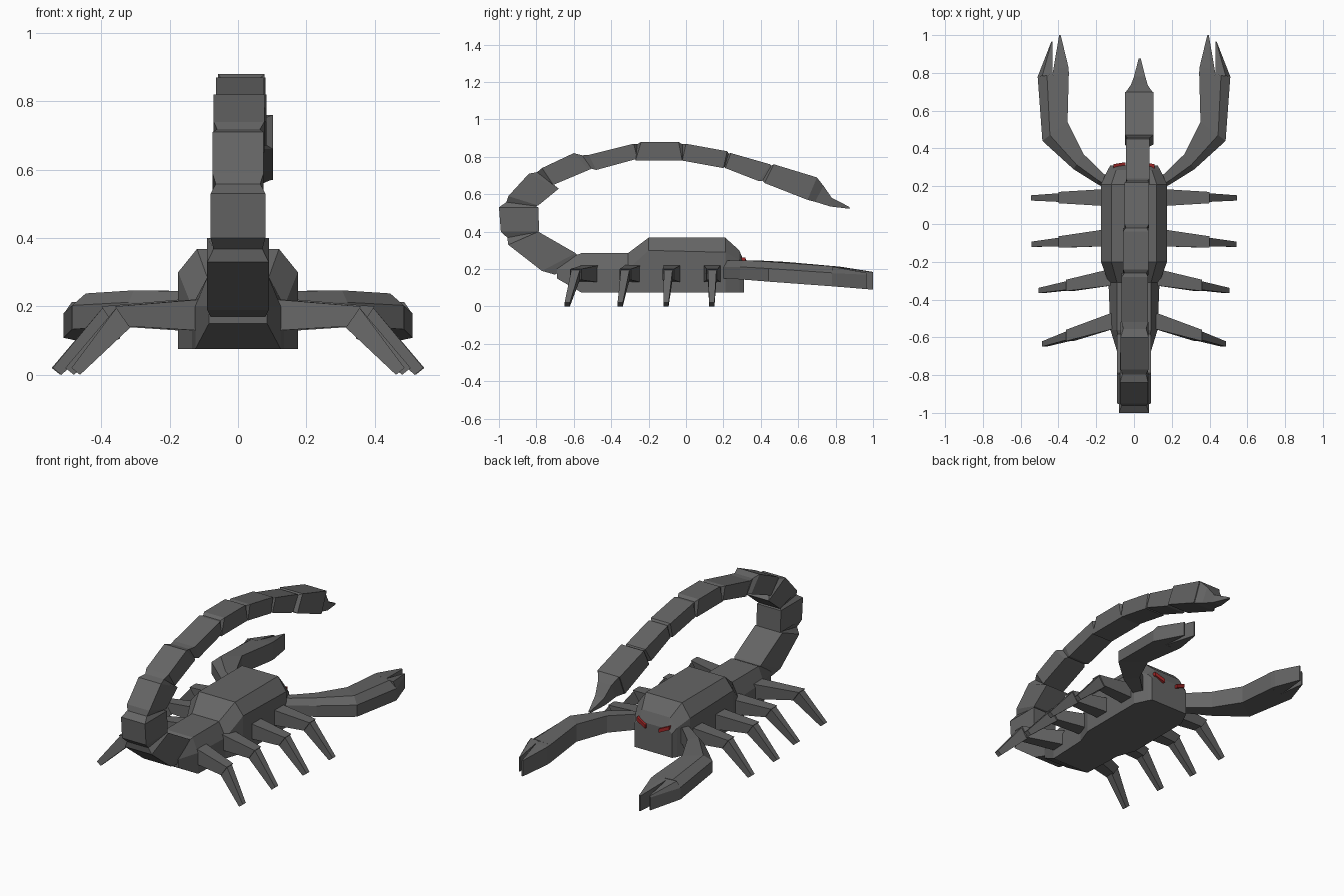
import bpy, bmesh
from mathutils import Vector


def make(name, lofts, mirror=False, color=None):
    """Each loft is a list of equally sized rings, skinned and capped."""
    bm = bmesh.new()
    for rings in lofts:
        vs = [[bm.verts.new(p) for p in r] for r in rings]
        n = len(vs[0])
        for a, b in zip(vs, vs[1:]):
            for i in range(n):
                j = (i + 1) % n
                bm.faces.new((a[i], a[j], b[j], b[i]))
        bm.faces.new(vs[0])
        bm.faces.new(vs[-1])
    bmesh.ops.recalc_face_normals(bm, faces=bm.faces)
    me = bpy.data.meshes.new(name)
    bm.to_mesh(me)
    bm.free()
    ob = bpy.data.objects.new(name, me)
    bpy.context.collection.objects.link(ob)
    if mirror:
        mod = ob.modifiers.new("mirror", 'MIRROR')
        mod.use_axis[0] = True
    mat = bpy.data.materials.new(name + "_color")
    mat.diffuse_color = color or (0.13, 0.13, 0.13, 1)
    me.materials.append(mat)
    return ob


# Body: y, half width, top half width, bottom z, shoulder z, top z
def body_ring(y, w, wt, zb, zm, zt):
    return [(-w, y, zb), (w, y, zb), (w, y, zm), (wt, y, zt), (-wt, y, zt), (-w, y, zm)]


body = [
    (-0.69, 0.085, 0.07, 0.15, 0.20, 0.235),
    (-0.56, 0.125, 0.09, 0.075, 0.20, 0.285),
    (-0.31, 0.135, 0.09, 0.075, 0.20, 0.285),
    (-0.20, 0.175, 0.12, 0.075, 0.30, 0.368),
    (0.21, 0.175, 0.12, 0.075, 0.29, 0.368),
    (0.285, 0.14, 0.095, 0.075, 0.25, 0.30),
    (0.31, 0.125, 0.09, 0.075, 0.22, 0.24),
]
make("body", [[body_ring(*s) for s in body]])


# Tail: outer y/z and inner y/z at each segment's start and end, half width, x centre
def tail_ring(outer, inner, w, cx, k=1.0):
    o, i = Vector(outer), Vector(inner)
    m = (o + i) / 2
    o, i = m + (o - m) * k, m + (i - m) * k
    w *= k
    return [(cx - w, *o), (cx + w, *o), (cx + w, *i), (cx - w, *i)]


tail = [
    ((-0.77, 0.19), (-0.59, 0.285), (-0.95, 0.33), (-0.79, 0.40), 0.09, 0.0),
    ((-0.99, 0.40), (-0.785, 0.40), (-1.0, 0.53), (-0.79, 0.53), 0.08, 0.0),
    ((-0.95, 0.59), (-0.79, 0.54), (-0.84, 0.71), (-0.68, 0.63), 0.075, 0.0),
    ((-0.77, 0.74), (-0.71, 0.65), (-0.60, 0.82), (-0.52, 0.73), 0.074, 0.003),
    ((-0.52, 0.81), (-0.48, 0.73), (-0.28, 0.87), (-0.26, 0.79), 0.07, 0.005),
    ((-0.24, 0.88), (-0.27, 0.78), (-0.04, 0.88), (-0.02, 0.78), 0.068, 0.01),
    ((0.0, 0.87), (-0.02, 0.78), (0.22, 0.83), (0.20, 0.74), 0.065, 0.015),
    ((0.24, 0.82), (0.21, 0.74), (0.45, 0.76), (0.39, 0.67), 0.063, 0.02),
    ((0.47, 0.76), (0.42, 0.66), (0.70, 0.69), (0.65, 0.57), 0.075, 0.027),
]
rings = [tail_ring((-0.70, 0.17), (-0.57, 0.26), 0.08, 0)]
prev = None
for o1, i1, o2, i2, w, cx in tail:
    if prev:
        po, pi, pw, pc = prev
        neck_o = (Vector(po) + Vector(o1)) / 2
        neck_i = (Vector(pi) + Vector(i1)) / 2
        rings.append(tail_ring(neck_o, neck_i, (w + pw) / 2, (cx + pc) / 2, 0.84))
    rings += [tail_ring(o1, i1, w, cx), tail_ring(o2, i2, w, cx)]
    prev = (o2, i2, w, cx)
make("tail", [rings])

# Stinger
make("stinger", [[
    tail_ring((0.70, 0.69), (0.65, 0.57), 0.07, 0.027),
    tail_ring((0.735, 0.645), (0.69, 0.56), 0.045, 0.028),
    tail_ring((0.78, 0.58), (0.77, 0.535), 0.03, 0.03),
    tail_ring((0.875, 0.532), (0.875, 0.522), 0.006, 0.03),
]])


# Claws: inner and outer edge points in plan, top and bottom z, bevel drop on the outer edge
def claw_ring(inner, outer, zt, zb, drop=0.035):
    i, o = Vector(inner), Vector(outer)
    t = o.lerp(i, 0.3)
    return [(*i, zb), (*o, zb), (*o, zt - drop), (*t, zt), (*i, zt)]


arm = [
    claw_ring((0.10, 0.24), (0.14, 0.18), 0.245, 0.15),
    claw_ring((0.16, 0.265), (0.20, 0.215), 0.245, 0.15),
    claw_ring((0.267, 0.37), (0.32, 0.29), 0.247, 0.145),
    claw_ring((0.352, 0.54), (0.485, 0.44), 0.238, 0.133),
    claw_ring((0.345, 0.80), (0.51, 0.78), 0.215, 0.108),
]
inner_finger = [
    claw_ring((0.345, 0.80), (0.43, 0.79), 0.215, 0.108, 0.003),
    claw_ring((0.347, 0.83), (0.427, 0.82), 0.212, 0.105, 0.003),
    claw_ring((0.388, 1.0), (0.396, 1.0), 0.185, 0.09, 0.003),
]
outer_finger = [
    claw_ring((0.43, 0.79), (0.51, 0.78), 0.213, 0.108),
    claw_ring((0.432, 0.965), (0.438, 0.965), 0.18, 0.093, 0.01),
]
make("claws", [arm, inner_finger, outer_finger], mirror=True)


# Legs: root, knee and tip positions in plan
def leg_ring(xt, zt, xb, zb, y, w):
    return [(xt, y - w, zt), (xt, y + w, zt), (xb, y + w, zb), (xb, y - w, zb)]


legs = [
    ((0.15, 0.14), (0.40, 0.14), (0.545, 0.138)),
    ((0.15, -0.073), (0.40, -0.095), (0.542, -0.107)),
    ((0.11, -0.28), (0.36, -0.325), (0.505, -0.352)),
    ((0.09, -0.505), (0.36, -0.59), (0.487, -0.635)),
]
for n, ((rx, ry), (kx, ky), (tx, ty)) in enumerate(legs, 1):
    upper = [leg_ring(rx, 0.222, rx, 0.128, ry, 0.045),
             leg_ring(kx, 0.20, kx - 0.04, 0.142, ky, 0.03)]
    lower = [leg_ring(kx - 0.005, 0.197, kx - 0.05, 0.143, ky, 0.023),
             leg_ring(tx, 0.02, tx - 0.025, 0.0, ty, 0.014)]
    make(f"leg_pair_{n}", [upper, lower], mirror=True)


# Eyes: slanted red slits, inner end lower
def eye_ring(x, y, z):
    return [(x, y - 0.03, z - 0.01), (x, y, z - 0.01), (x, y, z + 0.012), (x, y - 0.03, z + 0.012)]


make("eyes", [[eye_ring(0.045, 0.327, 0.222), eye_ring(0.108, 0.317, 0.25)]],
     mirror=True, color=(0.35, 0.02, 0.02, 1))
